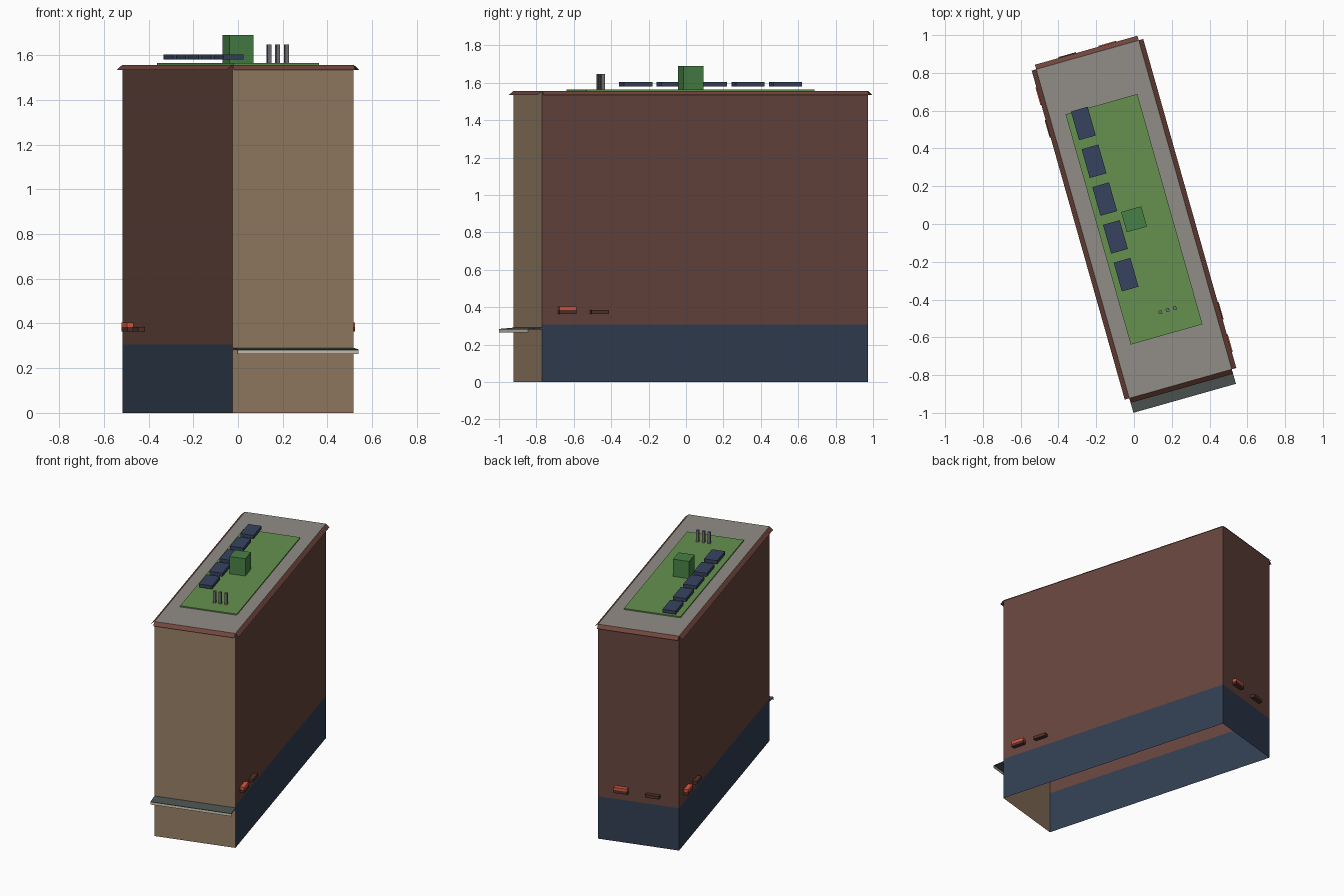
import bpy, bmesh, math
from mathutils import Matrix, Vector

if "Cube" in bpy.data.objects:
    bpy.data.objects.remove(bpy.data.objects["Cube"])

W, L, H = 0.564, 1.81, 1.557          # footprint and roof height
BAND = 0.307                          # height of the blue ground floor
PLACE = Matrix.Translation((0, 0.025, 0)) @ Matrix.Rotation(math.radians(15.8), 4, 'Z')
hw, hl = W / 2, L / 2

# wall = (start corner, running direction, length); outward is to the right of travel
WALLS = {
    "front": (Vector((-hw, -hl, 0)), Vector((1, 0, 0)), W),
    "right": (Vector((hw, -hl, 0)), Vector((0, 1, 0)), L),
    "back": (Vector((hw, hl, 0)), Vector((-1, 0, 0)), W),
    "left": (Vector((-hw, hl, 0)), Vector((0, -1, 0)), L),
}


def material(name, *rgb):
    """Screen colour turned into Blender's linear colour."""
    m = bpy.data.materials.new(name)
    m.diffuse_color = [((c + 0.055) / 1.055) ** 2.4 for c in rgb] + [1]
    m.use_nodes = True
    m.node_tree.nodes["Principled BSDF"].inputs["Base Color"].default_value = m.diffuse_color
    return m


BRICK = material("brick", 0.40, 0.27, 0.24)
BLUE = material("blue_band", 0.195, 0.245, 0.32)
TAN = material("tan_front", 0.59, 0.495, 0.395)
TRIM = material("trim_brown", 0.44, 0.27, 0.235)
ROOF = material("roof_grey", 0.57, 0.55, 0.525)
GRASS = material("grass", 0.40, 0.57, 0.31)
HUT = material("hut_green", 0.28, 0.50, 0.27)
PANEL = material("panel_blue", 0.21, 0.26, 0.37)
PIPE = material("pipe_grey", 0.45, 0.45, 0.47)
SLATE = material("canopy_dark", 0.30, 0.33, 0.32)
CREAM = material("canopy_cream", 0.82, 0.78, 0.71)
WOOD = material("planter_wood", 0.32, 0.20, 0.16)
FLOWER = material("flower_red", 0.85, 0.34, 0.26)


def finish(name, bm, mat, fix=True):
    if fix:
        bmesh.ops.recalc_face_normals(bm, faces=bm.faces)
    bm.transform(PLACE)
    me = bpy.data.meshes.new(name)
    bm.to_mesh(me)
    bm.free()
    me.materials.append(mat)
    ob = bpy.data.objects.new(name, me)
    bpy.context.collection.objects.link(ob)


def box(name, x, y, z0, z1, sx, sy, mat):
    bm = bmesh.new()
    bmesh.ops.create_cube(bm, size=1, matrix=Matrix.Translation((x, y, (z0 + z1) / 2))
                          @ Matrix.Diagonal((sx, sy, z1 - z0, 1)))
    finish(name, bm, mat)


def sweep(name, wall, t0, t1, profile, mat):
    """Run an (outward, z) profile along a wall; two points give a flat sheet."""
    start, run, _ = WALLS[wall]
    out = Vector((run.y, -run.x, 0))
    bm = bmesh.new()
    a, b = [[bm.verts.new(start + run * t + out * o + Vector((0, 0, z))) for o, z in profile]
            for t in (t0, t1)]
    n = len(profile)
    for i in range(n if n > 2 else 1):
        j = (i + 1) % n
        bm.faces.new((a[i], b[i], b[j], a[j]))
    if n > 2:
        bm.faces.new(a)
        bm.faces.new(b)
    finish(name, bm, mat, n > 2)


def rect(d, z0, z1, d0=0):
    return [(d0, z0), (d, z0), (d, z1), (d0, z1)]


# walls (open underneath) and sloping eave sheets
for side, (_, _, length) in WALLS.items():
    if side == "front":
        sweep("front_wall", side, 0, length, [(0, 0), (0, H)], TAN)
    else:
        sweep(side + "_ground_band", side, 0, length, [(0, 0), (0, BAND)], BLUE)
        sweep(side + "_wall", side, 0, length, [(0, BAND), (0, H)], BRICK)
    sweep(side + "_eave", side, 0, length, [(0.025, 1.535), (0, H)], TRIM)

# roof deck
bm = bmesh.new()
bm.faces.new([bm.verts.new((x, y, H)) for x, y in ((-hw, -hl), (hw, -hl), (hw, hl), (-hw, hl))])
finish("roof_deck", bm, ROOF, False)

# roof garden, hut, solar panels and vent pipes
box("roof_lawn", 0, 0, H, 1.565, 0.7 * W, 0.7 * L, GRASS)
box("roof_hut", 0, 0, 1.565, 1.69, 0.111, 0.111, HUT)
for i in range(5):
    box(f"solar_panel_{i + 1}", -0.12, 0.561 - 0.208 * i, 1.58, 1.603, 0.092, 0.158, PANEL)
for i in range(3):
    box(f"vent_pipe_{i + 1}", 0.04 * i, -0.511, 1.565, 1.648, 0.018, 0.018, PIPE)

# entrance canopy with front valance
sweep("canopy_top", "front", 0, W, [(0, 0.282), (0.08, 0.28), (0.08, 0.284), (0, 0.291)], SLATE)
sweep("canopy_valance", "front", 0, W, rect(0.08, 0.264, 0.28, 0.076), CREAM)

# window planters, the first on each wall in flower
for side, spots in (("right", (0.135, 0.315)), ("back", (0.165, 0.385)), ("left", (0.14, 0.32))):
    for i, t in enumerate(spots):
        sweep(f"{side}_planter_{i + 1}", side, t - 0.048, t + 0.048, rect(0.03, 0.363, 0.385), WOOD)
    t = spots[0]
    sweep(f"{side}_flowers", side, t - 0.046, t + 0.046, rect(0.03, 0.385, 0.404), FLOWER)
